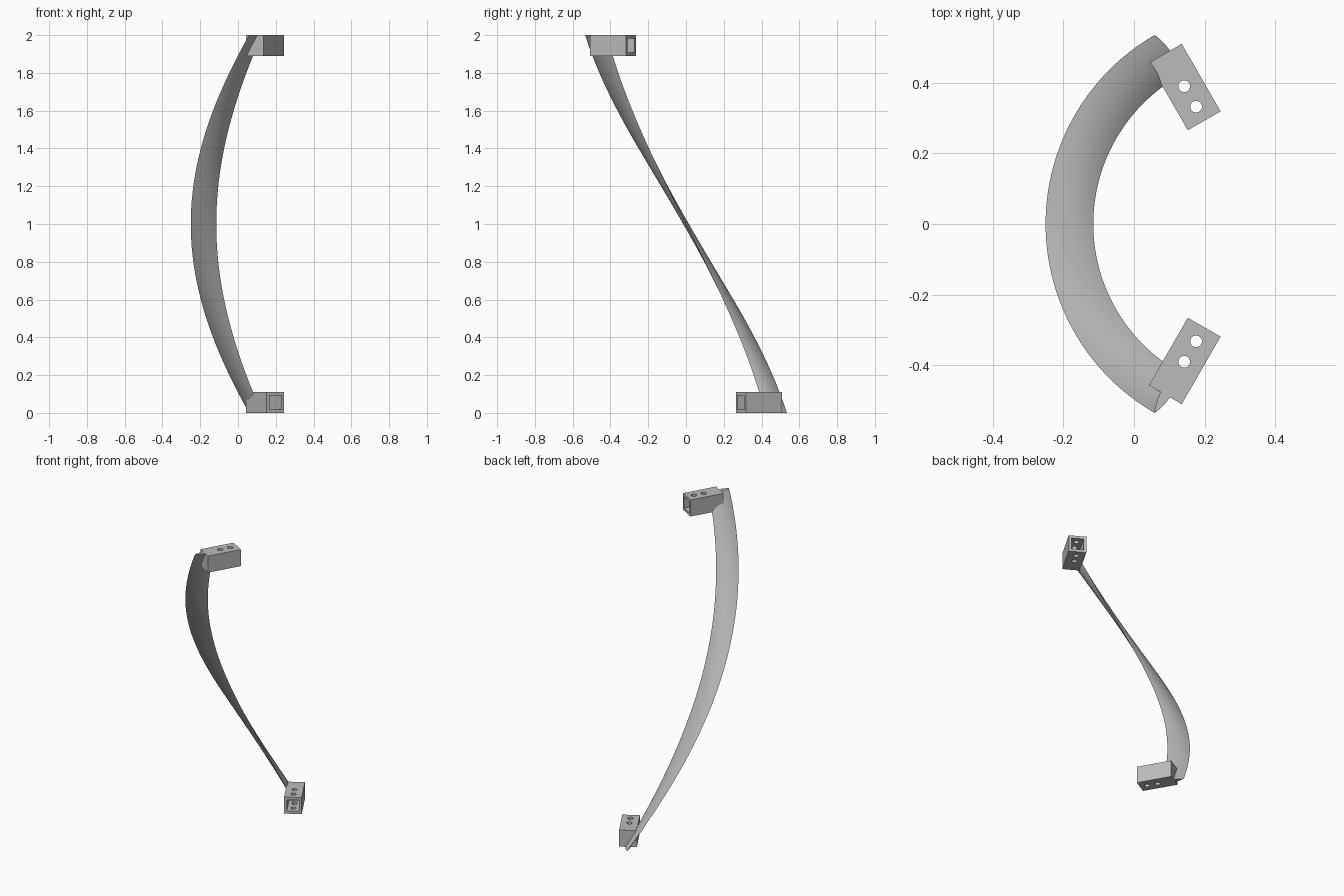
import bpy, bmesh, math
from mathutils import Matrix

old = bpy.data.objects.get("Cube")
if old:
    bpy.data.objects.remove(old, do_unlink=True)

AXIS_X = 0.367                 # axis of the helix
R_IN, R_OUT = 0.482, 0.617     # blade edges
HALF_TURN = math.radians(60)
HEIGHT = 2.0
BOX_IN, BOX_OUT, BOX_W, BOX_H = 0.337, 0.557, 0.107, 0.11

grey = bpy.data.materials.new("plain grey")
grey.use_nodes = True
grey.diffuse_color = (0.5, 0.5, 0.5, 1)
grey.node_tree.nodes["Principled BSDF"].inputs["Base Color"].default_value = (0.5, 0.5, 0.5, 1)


def add_object(name, bm):
    bmesh.ops.recalc_face_normals(bm, faces=bm.faces)
    mesh = bpy.data.meshes.new(name)
    bm.to_mesh(mesh)
    bm.free()
    mesh.materials.append(grey)
    ob = bpy.data.objects.new(name, mesh)
    bpy.context.collection.objects.link(ob)
    return ob


def activate(ob):
    bpy.ops.object.select_all(action='DESELECT')
    ob.select_set(True)
    bpy.context.view_layer.objects.active = ob


def box(name, x0, x1, width, height):
    bm = bmesh.new()
    size = Matrix.Diagonal((x1 - x0, width, height, 1))
    bmesh.ops.create_cube(bm, size=1, matrix=Matrix.Translation(((x0 + x1) / 2, 0, 0)) @ size)
    return add_object(name, bm)


def hole(x):
    bm = bmesh.new()
    bmesh.ops.create_cone(bm, cap_ends=True, segments=32, radius1=0.0165, radius2=0.0165,
                          depth=0.3, matrix=Matrix.Translation((x, 0, 0)))
    return add_object("hole_cutter", bm)


# Blade: a thin lens-shaped section swept up a helix
def lens(n=10, half_thick=0.015):
    mid, half = (R_IN + R_OUT) / 2, (R_OUT - R_IN) / 2
    for i in range(2 * n):
        a = i / n
        t = 1 - 2 * a if a <= 1 else 2 * a - 3
        side = 1 if a <= 1 else -1
        yield mid + half * t, side * half_thick * (1 - t * t)


bm = bmesh.new()
rings = []
STEPS = 64
for k in range(STEPS + 1):
    f = k / STEPS
    turn = Matrix.Rotation(math.pi - HALF_TURN + 2 * HALF_TURN * f, 4, 'Z')
    place = Matrix.Translation((AXIS_X, 0, HEIGHT * f)) @ turn
    rings.append([bm.verts.new(place @ Matrix.Translation((x, y, 0)).to_translation())
                  for x, y in lens()])
for low, high in zip(rings, rings[1:]):
    for i in range(len(low)):
        j = (i + 1) % len(low)
        bm.faces.new((low[i], low[j], high[j], high[i]))
bm.faces.new(rings[0])
bm.faces.new(rings[-1])
blade = add_object("twisted_blade", bm)
activate(blade)
bpy.ops.object.shade_smooth_by_angle(angle=math.radians(25))

# Mounting sockets: square tubes, open towards the axis, with two bolt holes
for name, z, sign in (("bottom_socket", BOX_H / 2, 1), ("top_socket", HEIGHT - BOX_H / 2, -1)):
    socket = box(name, BOX_IN, BOX_OUT, BOX_W, BOX_H)
    cutters = [box("cavity_cutter", BOX_IN - 0.05, 0.485, 0.073, 0.075), hole(0.383), hole(0.45)]
    activate(socket)
    for cutter in cutters:
        cutter.hide_render = True
        mod = socket.modifiers.new("cut", 'BOOLEAN')
        mod.operation = 'DIFFERENCE'
        mod.solver = 'EXACT'
        mod.object = cutter
        bpy.ops.object.modifier_apply(modifier=mod.name)
        bpy.data.objects.remove(cutter, do_unlink=True)
    socket.location = (AXIS_X, 0, z)
    socket.rotation_euler.z = sign * (math.pi - HALF_TURN)
    bpy.ops.object.shade_smooth_by_angle(angle=math.radians(25))
